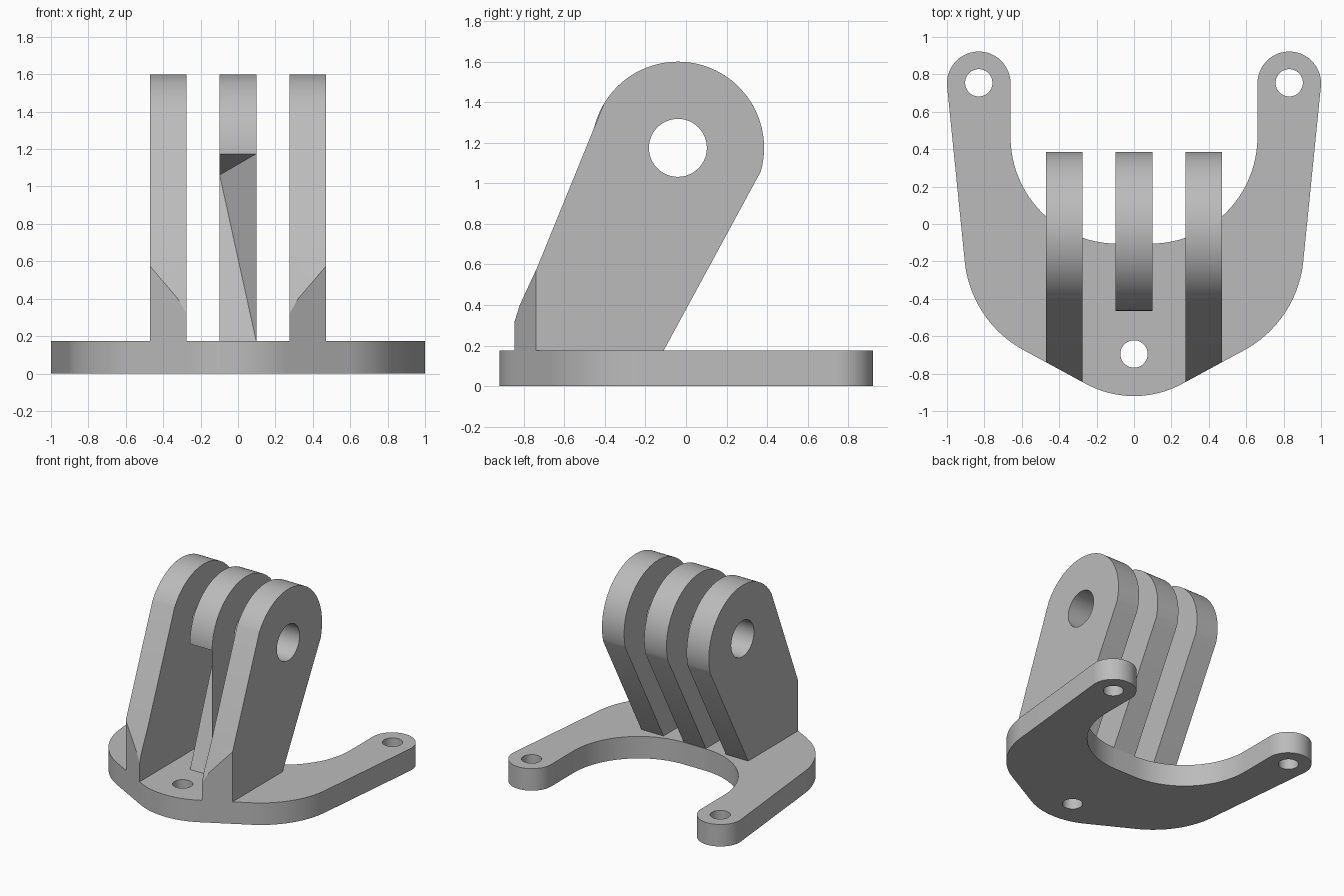
import bpy, bmesh
from math import sin, cos, radians, tau
from mathutils import Matrix, Vector

cube = bpy.data.objects.get("Cube")
if cube:
    bpy.data.objects.remove(cube, do_unlink=True)

grey = bpy.data.materials.new("plain grey")
grey.use_nodes = True
grey.diffuse_color = (0.5, 0.5, 0.5, 1)
grey.node_tree.nodes["Principled BSDF"].inputs["Base Color"].default_value = (0.5, 0.5, 0.5, 1)


def arc(cx, cy, r, a0, a1, n=24):
    angles = [radians(a0 + (a1 - a0) * i / n) for i in range(n + 1)]
    return [(cx + r * cos(a), cy + r * sin(a)) for a in angles]


def circle(cx, cy, r, n=48):
    return arc(cx, cy, r, 0, 360, n)[:-1]


def slab(name, loops, start, depth, matrix=Matrix(), cut=None):
    """Fill an outline with holes, extrude it, optionally trim it by a plane."""
    bm = bmesh.new()
    for loop in loops:
        verts = [bm.verts.new((x, y, start)) for x, y in loop]
        for i, v in enumerate(verts):
            bm.edges.new((verts[i - 1], v))
    bmesh.ops.triangle_fill(bm, edges=bm.edges[:], use_beauty=True, use_dissolve=False)
    ext = bmesh.ops.extrude_face_region(bm, geom=bm.faces[:], use_keep_orig=True)
    moved = [g for g in ext["geom"] if isinstance(g, bmesh.types.BMVert)]
    bmesh.ops.translate(bm, verts=moved, vec=(0, 0, depth))
    bm.transform(matrix)
    if cut:
        point, normal = cut
        bmesh.ops.bisect_plane(bm, geom=bm.verts[:] + bm.edges[:] + bm.faces[:],
                               plane_co=point, plane_no=normal, clear_outer=True)
        bmesh.ops.holes_fill(bm, edges=[e for e in bm.edges if e.is_boundary])
    bmesh.ops.dissolve_limit(bm, angle_limit=0.001, verts=bm.verts[:], edges=bm.edges[:])
    bmesh.ops.triangulate(bm, faces=[f for f in bm.faces if len(f.verts) > 4])
    bmesh.ops.recalc_face_normals(bm, faces=bm.faces[:])
    mesh = bpy.data.meshes.new(name)
    bm.to_mesh(mesh)
    bm.free()
    mesh.materials.append(grey)
    obj = bpy.data.objects.new(name, mesh)
    bpy.context.collection.objects.link(obj)
    bpy.ops.object.select_all(action='DESELECT')
    obj.select_set(True)
    bpy.context.view_layer.objects.active = obj
    bpy.ops.object.shade_smooth_by_angle(angle=radians(25))
    return obj


# Base plate: half outline from front nose, round the lug, to the inner bay
half = (arc(0, -0.38, 0.54, -89, -60, 12)
        + arc(0.298, -0.139, 0.61, -60, -5.8)
        + arc(0.83, 0.752, 0.17, -5.8, 180, 32)
        + arc(0.09, 0.465, 0.57, 0, -90))
outline = half + [(-x, y) for x, y in reversed(half)]
screw_holes = [circle(x, y, 0.073) for x, y in ((0.83, 0.755), (-0.83, 0.755), (0, -0.695))]
slab("base_plate", [outline] + screw_holes, 0, 0.175)

# Upright fins: profiles in the side plane, extruded sideways
to_side = Matrix(((0, 0, 1, 0), (1, 0, 0, 0), (0, 1, 0, 0), (0, 0, 0, 1)))
PIVOT = (-0.04, 1.175)
pin_hole = circle(*PIVOT, 0.143)
foot = 0.17

# Outer fins lean forward and follow the slanted plate edge
lean = (arc(*PIVOT, 0.425, -16, 149, 48)
        + [(-0.734, 0.585), (-0.82, 0.4), (-0.845, 0.32), (-0.855, 0.24),
           (-0.855, foot), (-0.113, foot)])
for side, name in ((1, "left_fin"), (-1, "right_fin")):
    edge_cut = (Vector((side * 0.27, -0.848, 0)), Vector((side * 0.181, -0.333, 0)))
    slab(name, [lean, pin_hole], side * 0.275, side * 0.195, to_side, edge_cut)

# Middle fin has a vertical front
upright = arc(*PIVOT, 0.425, -16, 180, 56) + [(-0.465, foot), (-0.113, foot)]
slab("middle_fin", [upright, pin_hole], -0.098, 0.196, to_side)
